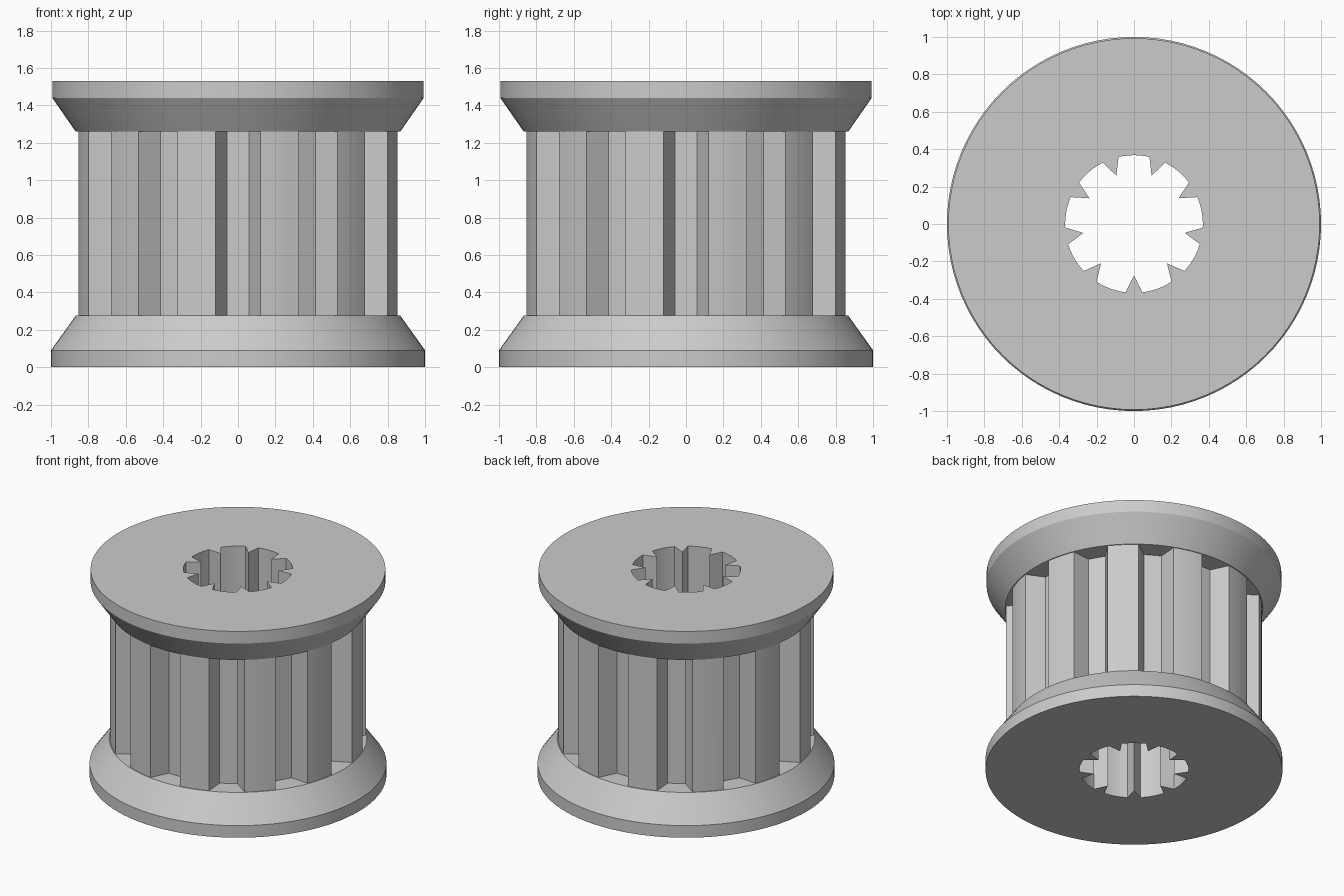
import bpy, bmesh
from math import sin, cos, radians, atan2, degrees, hypot

if "Cube" in bpy.data.objects:
    bpy.data.objects.remove(bpy.data.objects["Cube"], do_unlink=True)

grey = bpy.data.materials.new("light_grey")
grey.use_nodes = True
grey.diffuse_color = (0.6, 0.6, 0.6, 1)
grey.node_tree.nodes["Principled BSDF"].inputs["Base Color"].default_value = (0.6, 0.6, 0.6, 1)


def polar(r, deg):
    a = radians(deg)
    return r * cos(a), r * sin(a)


def arc(r, start, end, steps):
    return [polar(r, start + (end - start) * i / steps) for i in range(steps + 1)]


def stack(name, rings):
    """Solid made of matching horizontal rings, given as (points, z)."""
    bm = bmesh.new()
    loops = [[bm.verts.new((x, y, z)) for x, y in pts] for pts, z in rings]
    n = len(loops[0])
    for low, high in zip(loops, loops[1:]):
        for i in range(n):
            j = (i + 1) % n
            bm.faces.new((low[i], low[j], high[j], high[i]))
    bm.faces.new(loops[0][::-1])
    bm.faces.new(loops[-1])
    mesh = bpy.data.meshes.new(name)
    bm.to_mesh(mesh)
    bm.free()
    mesh.materials.append(grey)
    obj = bpy.data.objects.new(name, mesh)
    bpy.context.collection.objects.link(obj)
    return obj


def lathe(name, profile, sides=96):
    rings = [([polar(r, 360 * i / sides) for i in range(sides)], z) for r, z in profile]
    return stack(name, rings)


def combine(target, tool, operation):
    mod = target.modifiers.new(operation.lower(), "BOOLEAN")
    mod.object, mod.operation, mod.solver = tool, operation, "EXACT"
    bpy.ops.object.select_all(action="DESELECT")
    bpy.context.view_layer.objects.active = target
    target.select_set(True)
    bpy.ops.object.modifier_apply(modifier=mod.name)
    bpy.data.objects.remove(tool, do_unlink=True)


# Toothed drum: twelve straight-sided grooves
floor_r, floor_half = 0.727, 0.06
floor_angle = degrees(atan2(floor_half, floor_r))
outline = []
for k in range(12):
    c = 30 * k
    outline += [polar(hypot(floor_r, floor_half), c + s * floor_angle) for s in (-1, 1)]
    outline += arc(0.862, c + 8, c + 22, 4)
pulley = stack("toothed_pulley", [(outline, 0.1), (outline, 1.43)])

# Tapered flanges at both ends
lower = lathe("lower_flange", [(1, 0), (1, 0.09), (0.868, 0.275)])
upper = lathe("upper_flange", [(0.868, 1.26), (0.993, 1.44), (0.993, 1.53)])
combine(pulley, lower, "UNION")
combine(pulley, upper, "UNION")

# Through bore with nine pointed splines
bore = []
for k in range(9):
    c = 270 + 40 * k
    bore += [polar(0.275, c)] + arc(0.368, c + 7, c + 33, 6)
cutter = stack("bore_cutter", [(bore, -0.2), (bore, 1.8)])
cutter.hide_render = True
combine(pulley, cutter, "DIFFERENCE")

# Smooth round surfaces, crisp edges
bpy.ops.object.shade_smooth_by_angle(angle=radians(20))
